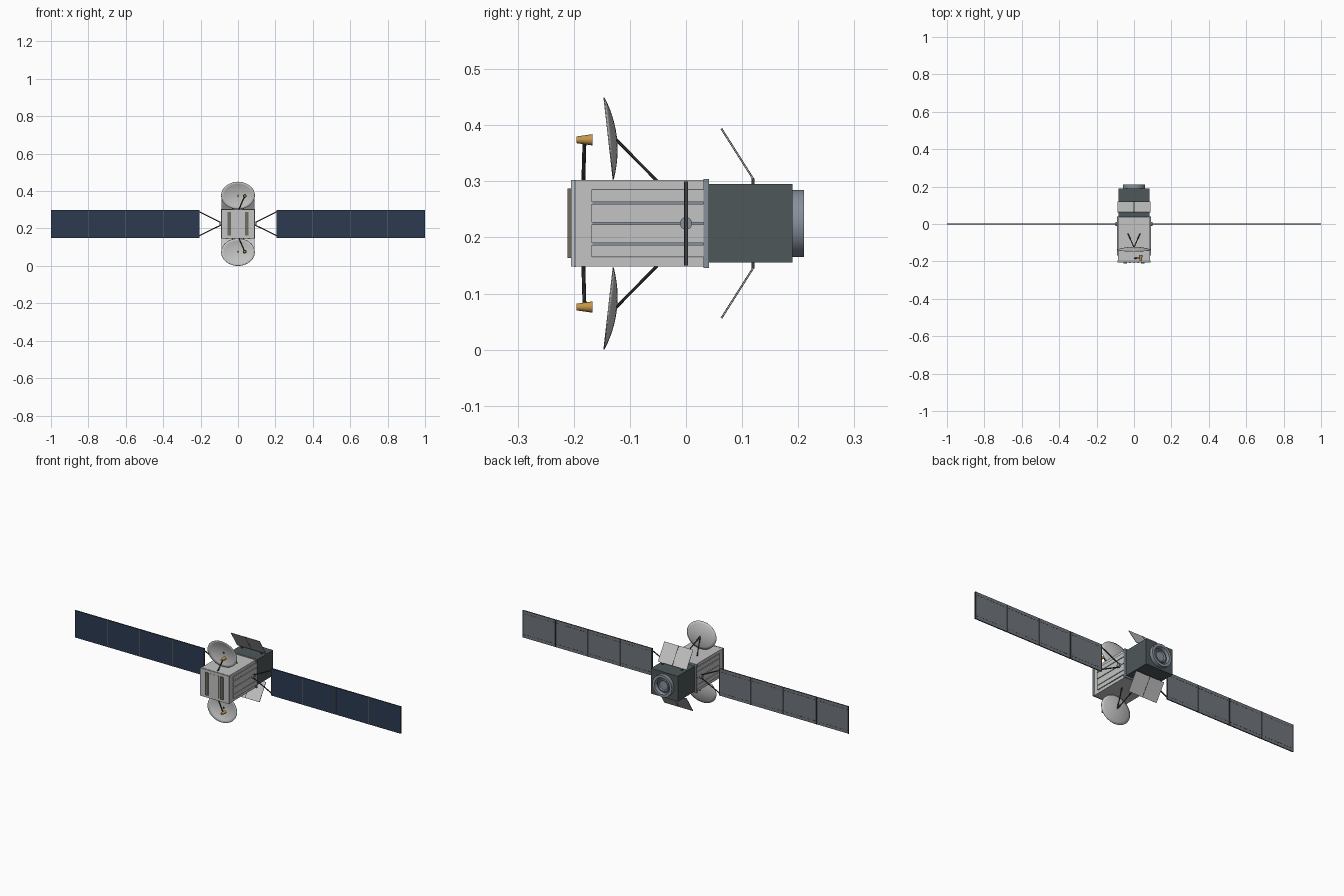
import bpy, bmesh, math
from mathutils import Vector, Matrix

if "Cube" in bpy.data.objects:
    bpy.data.objects.remove(bpy.data.objects["Cube"])


def material(name, r, g, b):
    m = bpy.data.materials.new(name)
    m.use_nodes = True
    m.diffuse_color = (r, g, b, 1)
    m.node_tree.nodes["Principled BSDF"].inputs["Base Color"].default_value = (r, g, b, 1)
    return m


LIGHT = material("light grey", 0.54, 0.55, 0.54)
STEEL = material("blue grey", 0.24, 0.28, 0.33)
DARK = material("dark module grey", 0.075, 0.095, 0.098)
STRUT = material("strut charcoal", 0.045, 0.047, 0.05)
NAVY = material("solar navy", 0.025, 0.042, 0.08)
BACK = material("panel back grey", 0.16, 0.175, 0.2)
GOLD = material("gold", 0.55, 0.3, 0.07)
TAN = material("seam tan", 0.16, 0.15, 0.12)

MID = 0.225  # height of the centre line


def finish(name, bm, mats, smooth=False):
    bmesh.ops.recalc_face_normals(bm, faces=bm.faces)
    me = bpy.data.meshes.new(name)
    bm.to_mesh(me)
    bm.free()
    for m in mats:
        me.materials.append(m)
    ob = bpy.data.objects.new(name, me)
    bpy.context.collection.objects.link(ob)
    if smooth:
        bpy.ops.object.select_all(action="DESELECT")
        ob.select_set(True)
        bpy.context.view_layer.objects.active = ob
        bpy.ops.object.shade_smooth_by_angle(angle=math.radians(35))
    return ob


def boxes(name, spans, *mats):
    """Boxes, each given as x, y and z (low, high) pairs."""
    bm = bmesh.new()
    for span in spans:
        c = [(a + b) / 2 for a, b in span]
        s = [abs(b - a) for a, b in span]
        bmesh.ops.create_cube(bm, size=1, matrix=Matrix.Translation(c) @ Matrix.Diagonal((*s, 1)))
    return finish(name, bm, mats)


def rods(name, ends, mat, r1=0.003, r2=None, sides=10):
    """Round bars, or cones, from point to point."""
    bm = bmesh.new()
    for p, q in ends:
        p, q = Vector(p), Vector(q)
        m = Matrix.Translation((p + q) / 2) @ (q - p).to_track_quat("Z", "Y").to_matrix().to_4x4()
        bmesh.ops.create_cone(bm, cap_ends=True, segments=sides, radius1=r1,
                              radius2=r1 if r2 is None else r2, depth=(q - p).length, matrix=m)
    return finish(name, bm, [mat], True)


def ring(name, profile, mat, segs=40):
    """Lathe a (radius, y) profile around the long axis."""
    bm = bmesh.new()
    vs = [bm.verts.new((r, y, MID)) for r, y in profile]
    es = [bm.edges.new(e) for e in zip(vs, vs[1:])]
    bmesh.ops.spin(bm, geom=vs + es, cent=(0, 0, MID), axis=(0, 1, 0), angle=math.tau,
                   steps=segs, use_duplicate=False)
    bmesh.ops.remove_doubles(bm, verts=bm.verts, dist=0.0001)
    return finish(name, bm, [mat], True)


def sym(h):
    return (-h, h)


def tall(h):
    return (MID - h, MID + h)


# Main body, front plate and flange
boxes("main_body", [(sym(0.086), (-0.195, 0.035), tall(0.077))], LIGHT)
boxes("front_plate", [(sym(0.088), (-0.205, -0.195), tall(0.077))], LIGHT)
boxes("front_plate_edge", [(sym(0.0885), (-0.2, -0.196), tall(0.0775))], STEEL)
boxes("rear_flange", [(sym(0.092), (0.031, 0.041), tall(0.079))], STEEL)

# Front radiator strips
boxes("front_strips", [((x - 0.009, x + 0.009), (-0.211, -0.204), tall(0.062))
                       for x in (-0.046, 0.046)], TAN)
boxes("front_slats", [((x - 0.004, x + 0.004), (-0.208, -0.204), tall(0.062))
                      for x in (-0.022, 0, 0.022)], LIGHT)

# Rear module with engine ring
boxes("rear_module", [(sym(0.083), (0.04, 0.19), tall(0.07))], DARK)
ring("engine_ring", [(0.06, 0.188), (0.06, 0.21), (0.046, 0.21), (0.042, 0.193)], STEEL)
ring("engine_well", [(0.043, 0.192), (0, 0.192)], DARK)
ring("engine_core", [(0.034, 0.19), (0.034, 0.202), (0.028, 0.202), (0.024, 0.196), (0, 0.196)], STEEL)

for side, label in ((1, "left"), (-1, "right")):
    # Side radiator: raised slats over a darker backing
    boxes(label + "_radiator_backing", [((side * 0.085, side * 0.087), (-0.167, 0.031), tall(0.061))], STEEL)
    rows = [-0.062, -0.037, 0, 0.036, 0.062]
    boxes(label + "_radiator_slats", [((side * 0.085, side * 0.091), (-0.168, 0.031),
                                       (MID + a + 0.0018, MID + b - 0.0018))
                                      for a, b in zip(rows, rows[1:])], LIGHT)

    # Wing hub and yoke
    rods(label + "_wing_hub", [((side * 0.085, 0, MID), (side * 0.1, 0, MID))], STEEL, 0.011, sides=20)
    rods(label + "_yoke", [((side * 0.09, 0, MID + s * 0.006), (side * 0.207, 0, MID + s * 0.064))
                           for s in (-1, 1)], STRUT)

    # Solar wing: dark cells in front, grey back
    edges = [0.205, 0.4, 0.6, 0.8, 1.0]
    wing = boxes(label + "_solar_wing", [((side * (a + 0.001), side * (b - 0.001)), sym(0.003), tall(0.075))
                                         for a, b in zip(edges, edges[1:])], NAVY, BACK, STRUT)
    for f in wing.data.polygons:
        f.material_index = 0 if f.normal.y < -0.5 else 1 if f.normal.y > 0.5 else 2
    boxes(label + "_wing_seams", [((side * x - 0.0016, side * x + 0.0016), (-0.0035, 0.002), tall(0.075))
                                  for x in edges[1:-1]], TAN)
    boxes(label + "_wing_back_seams", [((side * x - 0.004, side * x + 0.004), (0.002, 0.004), tall(0.075))
                                       for x in edges[1:-1]]
          + [((side * x - 0.003, side * x + 0.003), (0.002, 0.004), tall(0.075)) for x in (0.208, 0.997)], STRUT)
    boxes(label + "_wing_back_dashes",
          [((side * (0.22 + i * 0.02), side * (0.232 + i * 0.02)), (0.002, 0.0036),
            (MID + s * 0.058 - 0.001, MID + s * 0.058 + 0.001))
           for i in range(39) for s in (-1, 1)], STRUT)

for s, label in ((1, "upper"), (-1, "lower")):
    # Shallow oval dish, hollow towards the front
    up = Vector((0, -0.112, s * 0.994))
    out = Vector((0, 0.994, s * 0.112))
    centre = Vector((0, -0.138, MID + s * 0.1515))
    bm = bmesh.new()
    segs, steps = 40, 6
    hub = bm.verts.new(centre + out * 0.014)
    last = None
    for k in range(1, steps + 1):
        t = k / steps
        loop = []
        for i in range(segs):
            a = math.tau * i / segs
            loop.append(bm.verts.new(centre + Vector((0.09 * t * math.cos(a), 0, 0))
                                     + up * (0.0735 * t * math.sin(a)) + out * (0.014 * (1 - t * t))))
        for i in range(segs):
            j = (i + 1) % segs
            bm.faces.new((hub, loop[i], loop[j]) if last is None else (last[i], loop[i], loop[j], last[j]))
        last = loop
    dish = finish(label + "_dish", bm, [LIGHT], True)
    mod = dish.modifiers.new("thickness", "SOLIDIFY")
    mod.thickness = 0.002
    mod.offset = 0

    # Dish struts and feed horn on its arm
    rods(label + "_dish_struts", [((x, -0.052, MID + s * 0.076), (0, -0.125, MID + s * 0.15))
                                  for x in (-0.032, 0.032)], STRUT, 0.0028)
    rods(label + "_feed_arm", [((0.004, -0.183, MID + s * 0.075), (0.034, -0.181, MID + s * 0.144))],
         STRUT, 0.0035)
    rods(label + "_feed_horn", [((0.036, -0.195, MID + s * 0.149), (0.036, -0.167, MID + s * 0.149))],
         GOLD, 0.006, 0.01, 20)
    rods(label + "_dish_centre", [(centre + out * 0.010, centre + out * 0.0135)], STRUT, 0.004)

    # Tilted rear flap made of two plates with a seam between them
    low, high = Vector((0, 0.12, MID + s * 0.079)), Vector((0, 0.063, MID + s * 0.169))
    along = (high - low).normalized()
    normal = Vector((1, 0, 0)).cross(along)
    frame = Matrix((Vector((1, 0, 0)), along, normal)).transposed().to_4x4()
    frame.translation = (low + high) / 2
    half = (high - low).length / 2
    flap = boxes(label + "_rear_flap", [(sym(0.088), sym(half), sym(0.0012))], LIGHT)
    flap.matrix_world = frame
    seam = boxes(label + "_flap_seam", [(sym(0.0015), sym(half), sym(0.0017))], STRUT)
    seam.matrix_world = frame
    boxes(label + "_flap_hinges", [((x - 0.004, x + 0.004), (0.117, 0.122),
                                    (MID + s * 0.069, MID + s * 0.08)) for x in (-0.06, 0.06)], STRUT)
